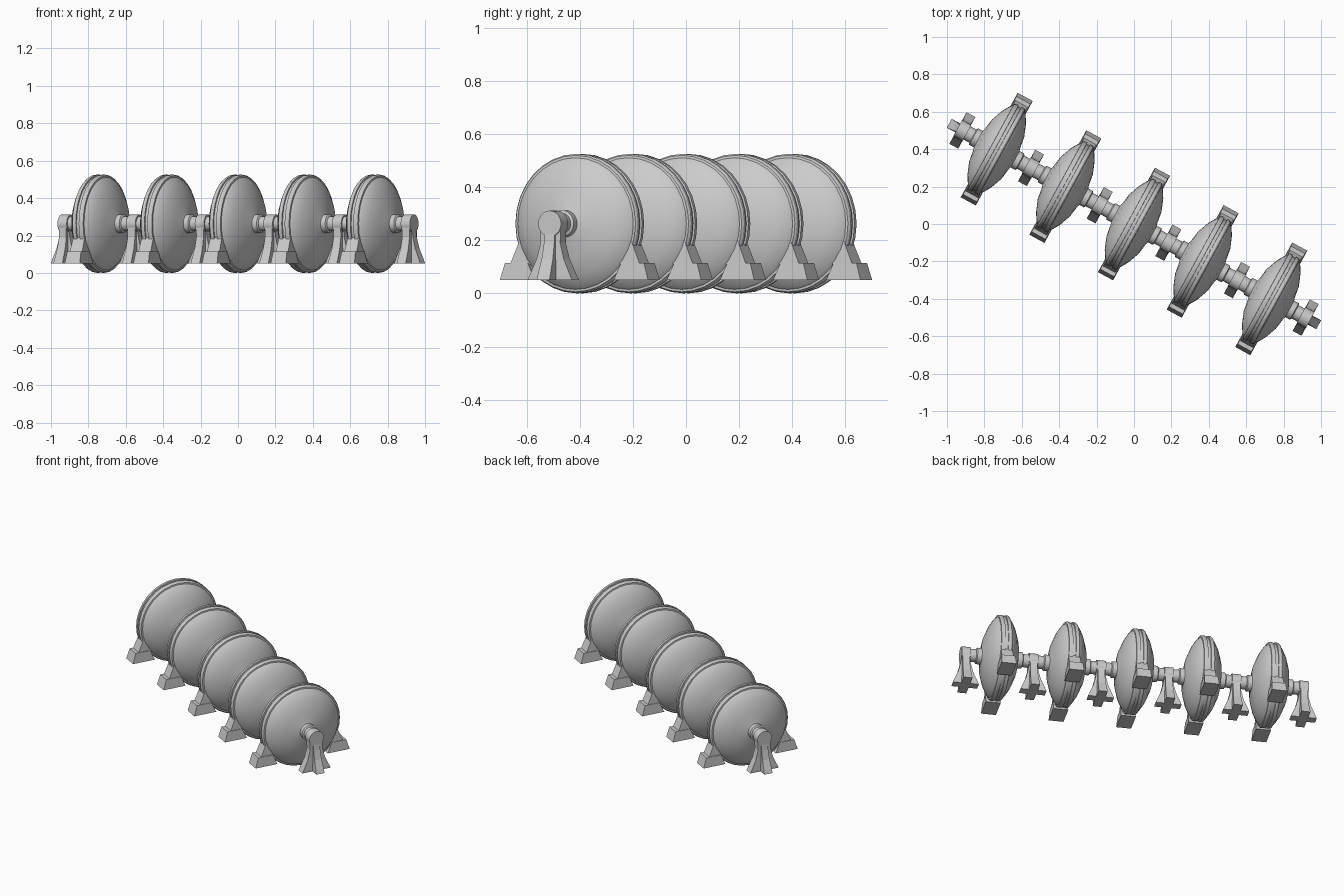
import bpy, bmesh, math
from mathutils import Matrix

if "Cube" in bpy.data.objects:
    bpy.data.objects.remove(bpy.data.objects["Cube"])

ANGLE = math.radians(-28.6)      # heading of the shaft
STEP = 0.418                     # spacing along the shaft
Z = 0.263                        # shaft height
TURN = Matrix.Rotation(ANGLE, 4, 'Z')


def place(name, bm, u=0.0, smooth=None):
    """Put a part at distance u along the shaft."""
    bmesh.ops.recalc_face_normals(bm, faces=bm.faces)
    me = bpy.data.meshes.new(name)
    bm.to_mesh(me)
    bm.free()
    ob = bpy.data.objects.new(name, me)
    bpy.context.collection.objects.link(ob)
    ob.matrix_world = TURN @ Matrix.Translation((u, 0, 0))
    if smooth:
        bpy.ops.object.select_all(action='DESELECT')
        ob.select_set(True)
        bpy.context.view_layer.objects.active = ob
        bpy.ops.object.shade_smooth_by_angle(angle=math.radians(smooth))
    return ob


def lathe(profile, segs):
    """Revolve (x, radius) points about the shaft axis, with closed ends."""
    bm = bmesh.new()
    rings = []
    for x, r in profile:
        rings.append([bm.verts.new((x, r * math.sin(2 * math.pi * i / segs),
                                    Z + r * math.cos(2 * math.pi * i / segs)))
                      for i in range(segs)])
    for a, b in zip(rings, rings[1:]):
        for i in range(segs):
            j = (i + 1) % segs
            bm.faces.new((a[i], a[j], b[j], b[i]))
    bm.faces.new(rings[0])
    bm.faces.new(rings[-1])
    return bm


def loft(bm, sections):
    """Stack rectangles (z, x0, x1, y0, y1) into one closed solid."""
    rings = [[bm.verts.new(c) for c in ((x0, y0, z), (x1, y0, z), (x1, y1, z), (x0, y1, z))]
             for z, x0, x1, y0, y1 in sections]
    for a, b in zip(rings, rings[1:]):
        for i in range(4):
            j = (i + 1) % 4
            bm.faces.new((a[i], a[j], b[j], b[i]))
    bm.faces.new(rings[0])
    bm.faces.new(rings[-1])


# long shaft
place("shaft", lathe([(-1.072, 0.04), (1.072, 0.04)], 20), smooth=30)

# half profile of a lens-shaped wheel with a raised rim, mirrored
half = [(0.145, 0.042), (0.14, 0.05), (0.112, 0.05), (0.108, 0.062), (0.098, 0.128),
        (0.072, 0.195), (0.046, 0.238), (0.034, 0.248), (0.033, 0.257), (0.025, 0.2625),
        (0.009, 0.2625), (0.008, 0.255)]
wheel = [(-x, r) for x, r in half] + [(x, r) for x, r in reversed(half)]

for k in range(5):
    u = (k - 2) * STEP
    place("wheel", lathe(wheel, 32), u, 25)
    # side blocks cradling the rim
    for s in (-1, 1):
        bm = bmesh.new()
        loft(bm, [(0.05, -0.046, 0.046, s * 0.17, s * 0.318),
                  (0.115, -0.042, 0.042, s * 0.20, s * 0.298)])
        place("side_block", bm, u)
        bm = bmesh.new()
        loft(bm, [(0.11, -0.038, 0.038, s * 0.19, s * 0.278),
                  (0.205, -0.034, 0.034, s * 0.20, s * 0.237)])
        place("side_wedge", bm, u)

for k in range(6):
    u = (k - 2.5) * STEP
    # bearing head around the shaft
    place("bearing_head", lathe([(-0.028, 0.049), (0.028, 0.049)], 20), u, 30)
    # cross-shaped flared pedestal
    bm = bmesh.new()
    flare = [(0.05, 0.096, 0.027), (0.066, 0.088, 0.027), (0.13, 0.058, 0.024),
             (0.19, 0.042, 0.022), (0.263, 0.044, 0.022)]
    loft(bm, [(z, -t, t, -w, w) for z, w, t in flare])
    flare = [(0.05, 0.08, 0.027), (0.066, 0.074, 0.027), (0.13, 0.047, 0.024),
             (0.19, 0.032, 0.022), (0.24, 0.026, 0.02)]
    loft(bm, [(z, -w, w, -t, t) for z, w, t in flare])
    place("pedestal", bm, u)
